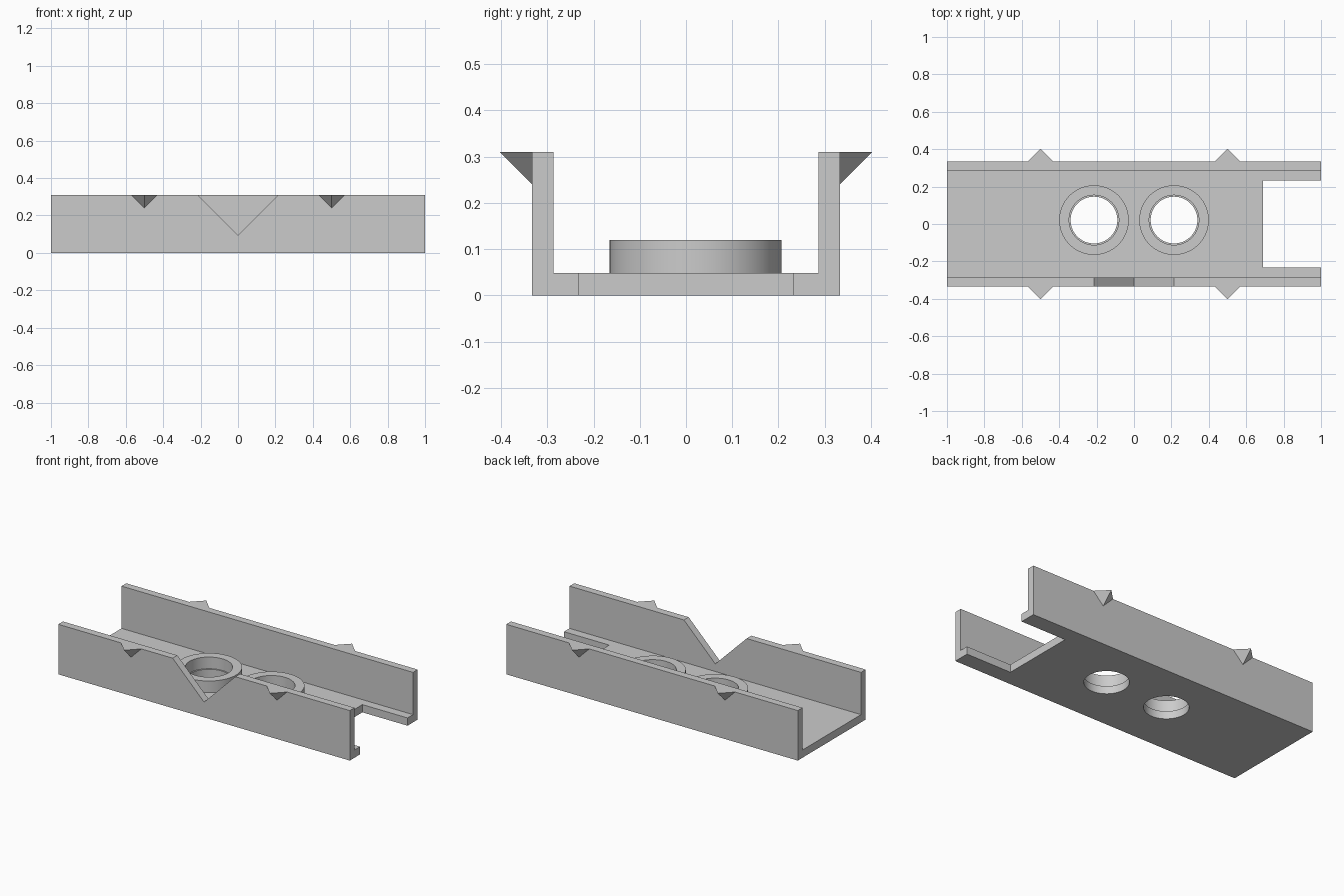
import bpy, bmesh, math
from mathutils import Vector

cube = bpy.data.objects.get("Cube")
if cube:
    bpy.data.objects.remove(cube, do_unlink=True)

grey = bpy.data.materials.new("light grey")
grey.use_nodes = True
colour = (0.6, 0.6, 0.6, 1)
grey.diffuse_color = colour
grey.node_tree.nodes["Principled BSDF"].inputs["Base Color"].default_value = colour

HALF, OUT, INN, TOP, FLOOR = 1.0, 0.333, 0.287, 0.31, 0.048
HOLE_X, HOLE_Y = 0.214, 0.021


def finish(name, bm):
    bmesh.ops.recalc_face_normals(bm, faces=bm.faces)
    mesh = bpy.data.meshes.new(name)
    bm.to_mesh(mesh)
    bm.free()
    mesh.materials.append(grey)
    obj = bpy.data.objects.new(name, mesh)
    bpy.context.collection.objects.link(obj)
    return obj


def prism(name, points, direction):
    """Extrude a flat outline along a direction."""
    bm = bmesh.new()
    face = bm.faces.new([bm.verts.new(p) for p in points])
    new = bmesh.ops.extrude_face_region(bm, geom=[face])["geom"]
    verts = [g for g in new if isinstance(g, bmesh.types.BMVert)]
    bmesh.ops.translate(bm, verts=verts, vec=Vector(direction))
    return finish(name, bm)


def lathe(name, profile, x, y, steps=64):
    """Revolve a closed (radius, z) profile about a vertical axis."""
    bm = bmesh.new()
    rows = []
    for i in range(steps):
        a = 2 * math.pi * i / steps
        rows.append([bm.verts.new((x + r * math.cos(a), y + r * math.sin(a), z))
                     for r, z in profile])
    n = len(profile)
    for i in range(steps):
        a, b = rows[i], rows[(i + 1) % steps]
        for j in range(n):
            k = (j + 1) % n
            bm.faces.new((a[j], b[j], b[k], a[k]))
    return finish(name, bm)


def smooth(obj):
    bpy.ops.object.select_all(action="DESELECT")
    obj.select_set(True)
    bpy.context.view_layer.objects.active = obj
    bpy.ops.object.shade_smooth_by_angle(angle=math.radians(30))


# U-shaped channel
section = [(-OUT, 0), (OUT, 0), (OUT, TOP), (INN, TOP),
           (INN, FLOOR), (-INN, FLOOR), (-INN, TOP), (-OUT, TOP)]
channel = prism("channel", [(-HALF, y, z) for y, z in section], (2 * HALF, 0, 0))

# Cutters: end slot, front V notch and floor holes
slot = [(0.69, -0.233), (1.2, -0.233), (1.2, 0.233), (0.69, 0.233)]
cutters = [prism("slot_cutter", [(x, y, -0.1) for x, y in slot], (0, 0, 0.3))]
notch = [(0, 0.095), (0.315, TOP + 0.1), (-0.315, TOP + 0.1)]
cutters.append(prism("notch_cutter", [(x, -0.5, z) for x, z in notch], (0, 0.3, 0)))
for x in (-HOLE_X, HOLE_X):
    circle = [(x + 0.125 * math.cos(math.tau * i / 64),
               HOLE_Y + 0.125 * math.sin(math.tau * i / 64), -0.1) for i in range(64)]
    cutters.append(prism("hole_cutter", circle, (0, 0, 0.3)))

for cutter in cutters:
    mod = channel.modifiers.new("cut", "BOOLEAN")
    mod.operation = "DIFFERENCE"
    mod.solver = "EXACT"
    mod.object = cutter
bpy.context.view_layer.update()
graph = bpy.context.evaluated_depsgraph_get()
cut_mesh = bpy.data.meshes.new_from_object(channel.evaluated_get(graph))
channel.modifiers.clear()
channel.data = cut_mesh
for cutter in cutters:
    bpy.data.objects.remove(cutter, do_unlink=True)
smooth(channel)

# Raised rings around the holes
for side, x in (("right", -HOLE_X), ("left", HOLE_X)):
    ring = lathe(side + "_ring",
                 [(0.133, FLOOR), (0.186, FLOOR), (0.186, 0.12), (0.133, 0.12)], x, HOLE_Y)
    smooth(ring)

# Pointed clips on the outer walls
for end, s in (("front", -1), ("back", 1)):
    for side, x in (("right", -0.5), ("left", 0.5)):
        bm = bmesh.new()
        a, b, tip, low = [bm.verts.new(p) for p in (
            (x - 0.07, s * OUT, TOP), (x + 0.07, s * OUT, TOP),
            (x, s * 0.403, TOP), (x, s * OUT, TOP - 0.07))]
        for tri in ((a, b, tip), (a, tip, low), (b, low, tip), (a, low, b)):
            bm.faces.new(tri)
        finish(f"{end}_{side}_clip", bm)
